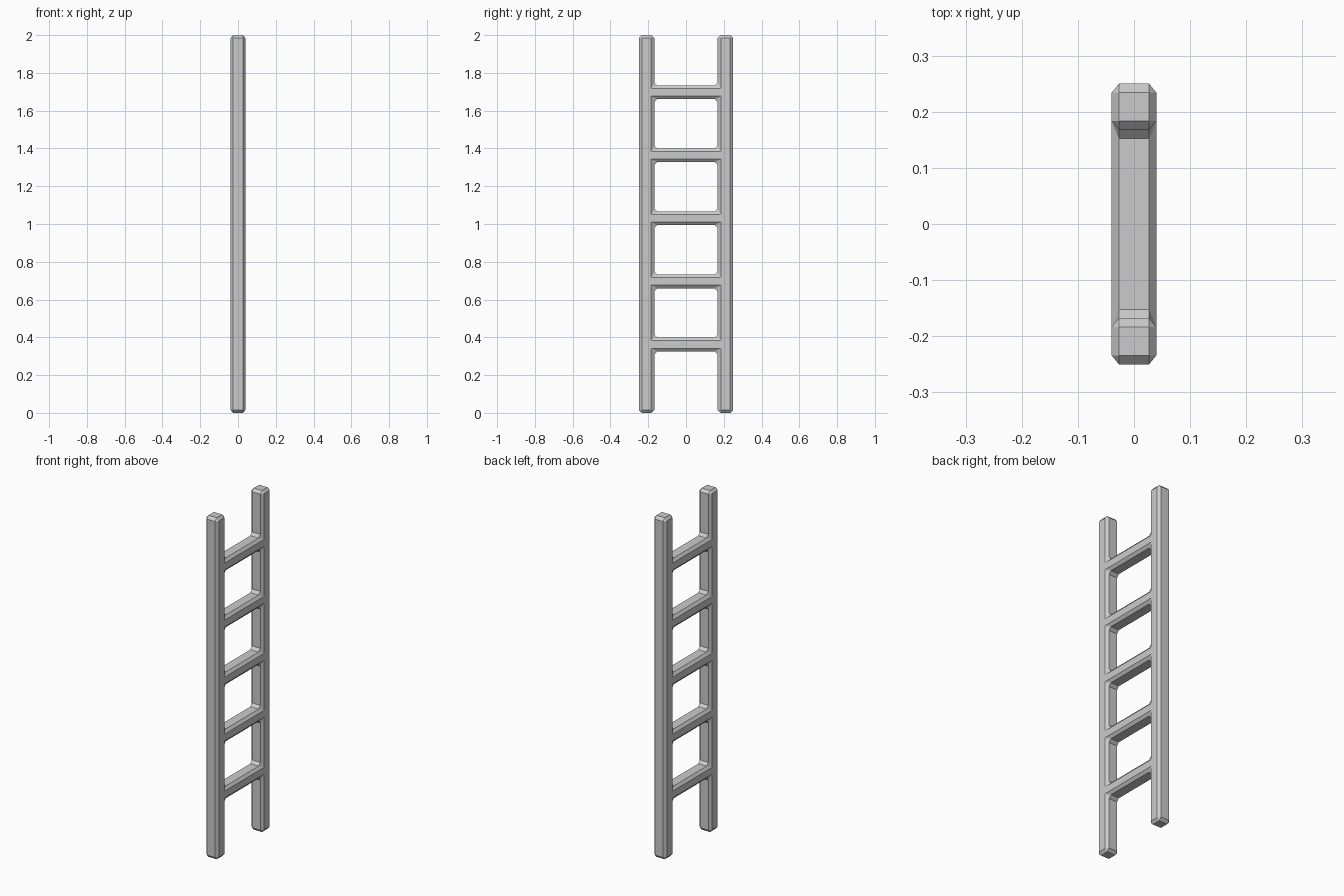
import bpy, bmesh
from mathutils import Vector

if "Cube" in bpy.data.objects:
    bpy.data.objects.remove(bpy.data.objects["Cube"])

OUT, INN = 0.25, 0.168        # rail outer / inner y
HX, FLAT = 0.04, 0.027        # half depth, half depth where bevel starts
B = 0.016                     # bevel width in the yz plane
rungs = [0.362 + i * 0.3338 for i in range(5)]
H = 0.036                     # rung half height

bm = bmesh.new()
front_edges = {1: [], -1: []}


def bevelled_loop(corners):
    """Bevelled wall along a square-cornered outline, material on the left."""
    n = len(corners)
    pts = [Vector(c) for c in corners]
    dirs = [(pts[(i + 1) % n] - pts[i]).normalized() for i in range(n)]
    left = [Vector((-d.y, d.x)) for d in dirs]
    sides = {}
    for s in (1, -1):
        face, a, b = [], [], []
        for i, p in enumerate(pts):
            f = p + B * (left[i - 1] + left[i])
            p1, p2 = p - B * dirs[i - 1], p + B * dirs[i]
            face.append(bm.verts.new((s * HX, f.x, f.y)))
            a.append(bm.verts.new((s * FLAT, p1.x, p1.y)))
            b.append(bm.verts.new((s * FLAT, p2.x, p2.y)))
        for i in range(n):
            j = (i + 1) % n
            bm.faces.new((face[i], a[i], b[i]))
            bm.faces.new((face[i], b[i], a[j], face[j]))
            front_edges[s].append(bm.edges.get((face[i], face[j])))
        sides[s] = (a, b)
    (a, b), (c, d) = sides[1], sides[-1]
    for i in range(n):
        j = (i + 1) % n
        bm.faces.new((a[i], c[i], d[i], b[i]))
        bm.faces.new((b[i], d[i], c[j], a[j]))


# outer outline: two rails joined by lowest and highest rung
lo, hi = rungs[0] - H, rungs[-1] + H
bevelled_loop([(-OUT, 0), (-INN, 0), (-INN, lo), (INN, lo), (INN, 0), (OUT, 0),
               (OUT, 2), (INN, 2), (INN, hi), (-INN, hi), (-INN, 2), (-OUT, 2)])
# openings between rungs
for r0, r1 in zip(rungs, rungs[1:]):
    z0, z1 = r0 + H, r1 - H
    bevelled_loop([(-INN, z0), (-INN, z1), (INN, z1), (INN, z0)])

# flat broad faces
for s in (1, -1):
    bmesh.ops.triangle_fill(bm, edges=front_edges[s], use_beauty=True,
                            use_dissolve=False, normal=(s, 0, 0))
bmesh.ops.recalc_face_normals(bm, faces=bm.faces[:])

mesh = bpy.data.meshes.new("ladder_frame")
bm.to_mesh(mesh)
bm.free()
bpy.context.collection.objects.link(bpy.data.objects.new("ladder_frame", mesh))
